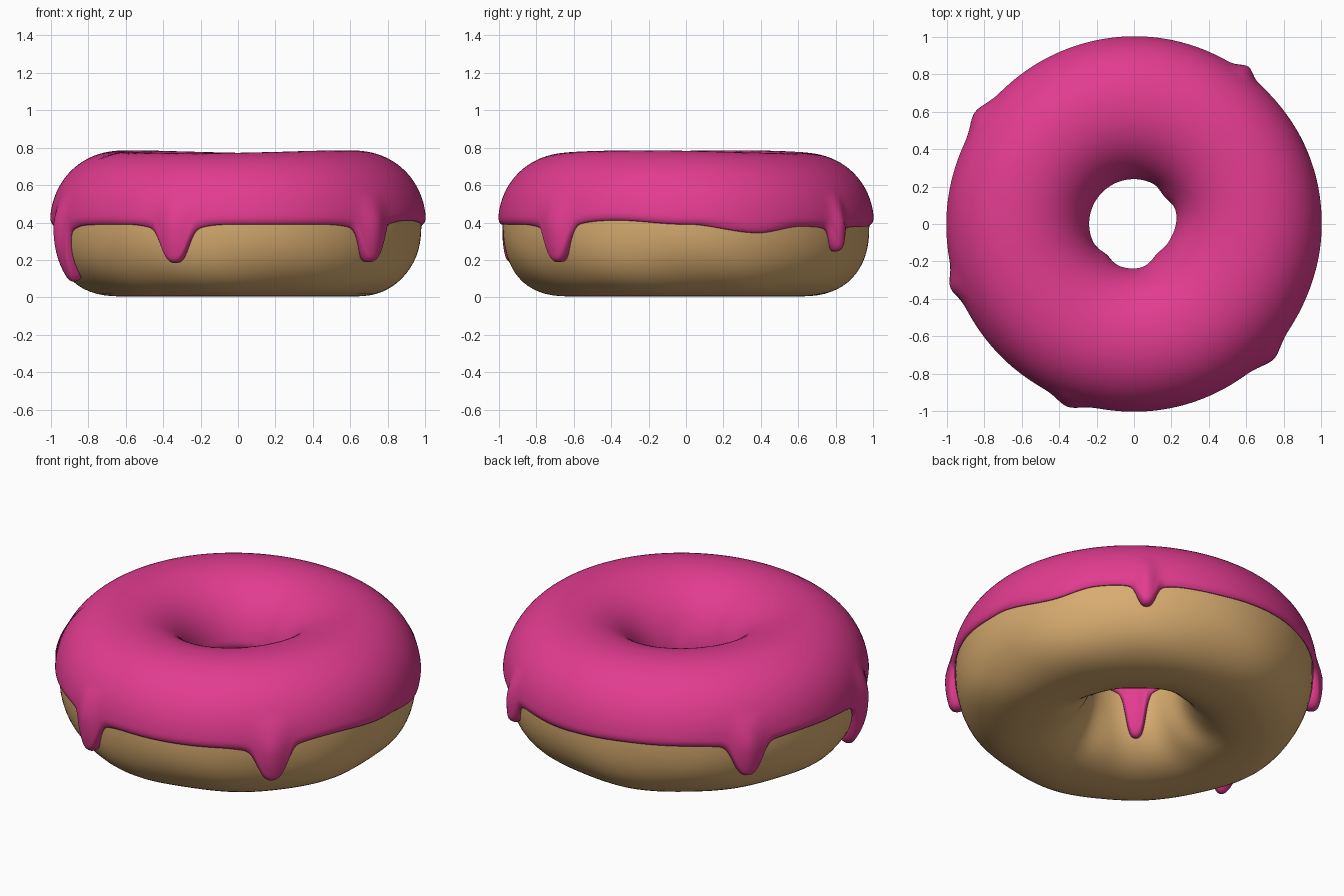
import bpy, bmesh
from math import sin, cos, pi, radians, asin, exp, sqrt, hypot

if "Cube" in bpy.data.objects:
    bpy.data.objects.remove(bpy.data.objects["Cube"])

R, ZC = 0.62, 0.388        # ring radius and height of tube centre
A, B = 0.36, 0.365         # tube half width / half height (dough)


def power(v, e):
    return (1 if v >= 0 else -1) * abs(v) ** e


def gap(a, deg):
    """Signed angular distance from deg, in radians."""
    return (a - radians(deg) + pi) % (2 * pi) - pi


def section(a, phi):
    """Dough cross-section: squarish, slightly lumpy ring tube."""
    n = 2.35 if sin(phi) < 0 else 2.1
    r = A * power(cos(phi), 2 / n)
    z = (B + (0.018 if sin(phi) < 0 else 0)) * power(sin(phi), 2 / n)
    low = max(0.0, -sin(phi))
    lump = 0.010 * low * sin(5 * a + 1.3) * sin(2 * phi) + 0.006 * low * sin(9 * a + 2 * phi)
    inner = max(0.0, -cos(phi))
    r += lump - 0.03 * inner * exp(-(gap(a, -28) / 0.6) ** 2)
    z += 0.008 * max(0.0, sin(phi)) * sin(2 * a + 2.4)
    return R + r, ZC + z


def offset(a, phi, t):
    """Section point pushed outward by t along the section normal."""
    e = 0.02
    r0, z0 = section(a, phi - e)
    r1, z1 = section(a, phi + e)
    d = hypot(r1 - r0, z1 - z0) or 1
    r, z = section(a, phi)
    return r + t * (z1 - z0) / d, z - t * (r1 - r0) / d


def sweep(name, ring, count, color):
    """Sweep a closed section function round the z axis."""
    bm = bmesh.new()
    rows = []
    for i in range(count):
        a = 2 * pi * i / count
        rows.append([bm.verts.new((r * cos(a), r * sin(a), z)) for r, z in ring(a)])
    m = len(rows[0])
    for i in range(count):
        p, q = rows[i], rows[(i + 1) % count]
        for j in range(m):
            k = (j + 1) % m
            bm.faces.new((p[j], q[j], q[k], p[k]))
    bmesh.ops.recalc_face_normals(bm, faces=bm.faces)
    for f in bm.faces:
        f.smooth = True
    me = bpy.data.meshes.new(name)
    bm.to_mesh(me)
    bm.free()
    ob = bpy.data.objects.new(name, me)
    bpy.context.collection.objects.link(ob)
    mat = bpy.data.materials.new(name + "_colour")
    mat.diffuse_color = color
    mat.use_nodes = True
    mat.node_tree.nodes["Principled BSDF"].inputs["Base Color"].default_value = mat.diffuse_color
    me.materials.append(mat)
    return ob


# Dough ring
def dough_ring(a):
    pts = [section(a, 2 * pi * j / 64) for j in range(64)]
    return [(r, max(z, 0.0)) for r, z in pts]


sweep("dough", dough_ring, 160, (0.68, 0.41, 0.16, 1))

# Icing rim: (angle, height) keys, and drips: (angle, depth, half width)
RIM = [(-130, .39), (-60, .39), (-22, .415), (0, .39), (23, .35), (38, .38),
       (75, .38), (110, .405), (165, .40), (190, .38), (230, .39)]
OUTER = [(-110, .185, .09), (-44, .19, .095), (54, .12, .06), (145, .18, .095), (199, .26, .08)]
INNER = [(228, .25, .24), (306, .12, .3), (42, .12, .26)]


def rim(a):
    d = (a * 180 / pi + 130) % 360 - 130
    for (d0, z0), (d1, z1) in zip(RIM, RIM[1:]):
        if d <= d1:
            t = (d - d0) / (d1 - d0)
            return z0 + (z1 - z0) * t * t * (3 - 2 * t)


def drips(a, table):
    """Total drop and bulge strength at angle a."""
    drop = bulge = 0
    for deg, depth, w in table:
        x = abs(gap(a, deg)) / w
        drop += depth * (0.8 * exp(-x ** 3.2) + 0.2 * exp(-(x / 1.7) ** 2))
        bulge += exp(-x ** 2 * 1.3)
    return drop, bulge


def phi_at(z):
    s = (z - ZC) / B
    return (1 if s > 0 else -1) * asin(min(1, abs(s)) ** 1.12)


# Icing shell: outer skin with rounded rims, then the hidden underside
def icing_ring(a):
    d_out, b_out = drips(a, OUTER)
    d_in, b_in = drips(a, INNER)
    p0 = phi_at(rim(a) - d_out)
    p1 = pi - phi_at(0.42 - d_in)
    pts = []
    n = 64
    for j in range(n + 1):
        u = 0.5 - 0.5 * cos(pi * j / n)
        phi = p0 + (p1 - p0) * u
        k = min(1, min(phi - p0, p1 - phi) / 0.11)
        k = sqrt(max(0, 1 - (1 - k) ** 2))
        w_out = min(1, max(0, (0.45 - phi) / 0.45))
        w_in = min(1, max(0, (phi - pi + 0.45) / 0.45))
        t = 0.022 + 0.034 * b_out * w_out + 0.016 * b_in * w_in
        pts.append(offset(a, phi, 0.003 + t * k))
    for j in range(1, 32):
        pts.append(offset(a, p1 + (p0 - p1) * j / 32, 0.003))
    return pts


sweep("icing", icing_ring, 420, (0.76, 0.045, 0.28, 1))
